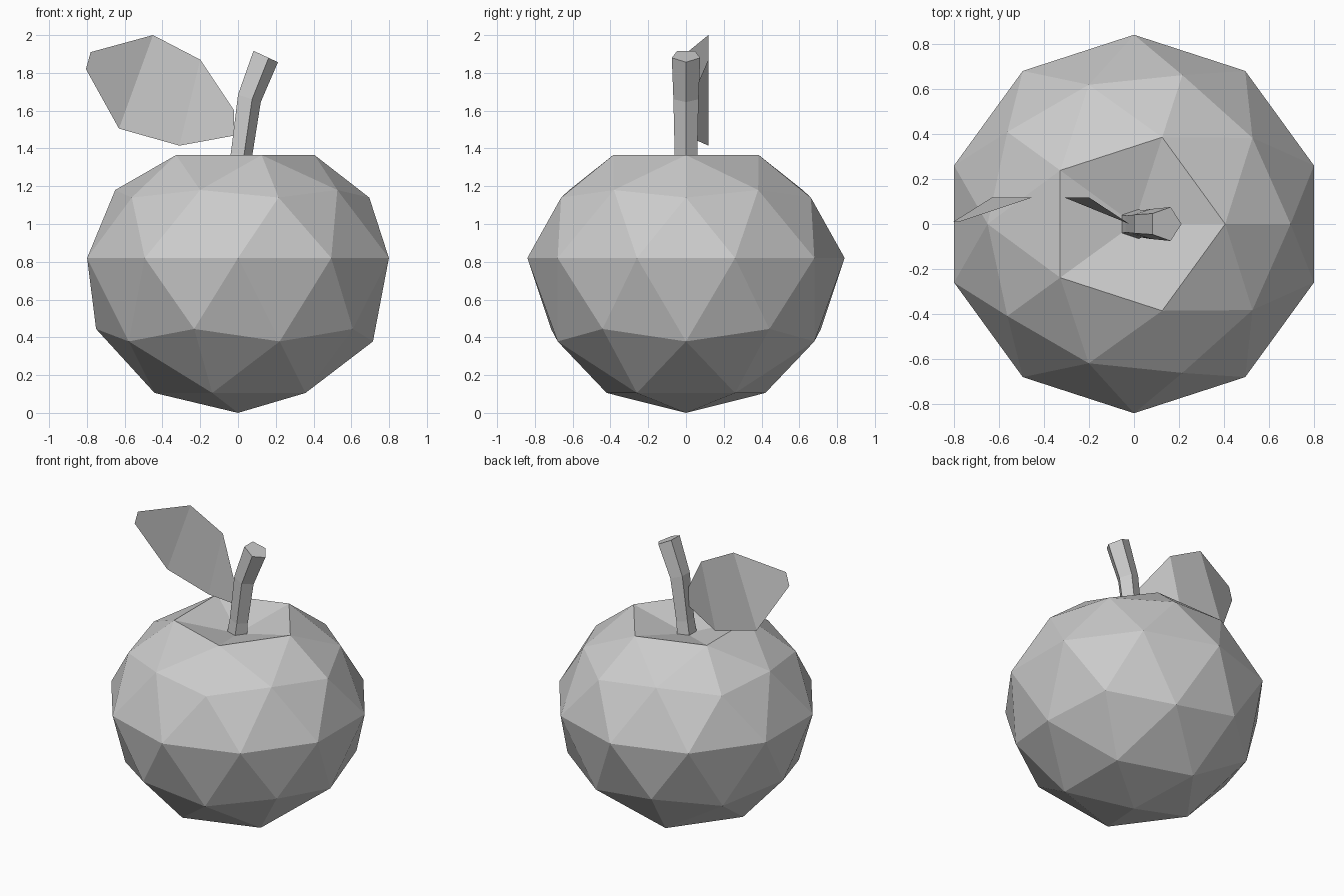
import bpy, bmesh
from math import sin, cos, pi, radians
from mathutils import Vector

if "Cube" in bpy.data.objects:
    bpy.data.objects.remove(bpy.data.objects["Cube"])

grey = bpy.data.materials.new("plain_grey")
grey.use_nodes = True
grey.diffuse_color = (0.6, 0.6, 0.6, 1)
grey.node_tree.nodes["Principled BSDF"].inputs["Base Color"].default_value = (0.6, 0.6, 0.6, 1)


def finish(bm, name):
    """Turn a bmesh into a flat shaded object."""
    mesh = bpy.data.meshes.new(name)
    bm.to_mesh(mesh)
    bm.free()
    mesh.materials.append(grey)
    obj = bpy.data.objects.new(name, mesh)
    bpy.context.collection.objects.link(obj)
    return obj


# Fruit body: low-poly ball with a narrowed top and a dent at the pole
RADIUS, MIDDLE = 0.84, 0.82
upper_rings = [(0.447, 0.695, 1.14), (0.526, 0.65, 1.18), (0.851, 0.405, 1.365)]
bm = bmesh.new()
bmesh.ops.create_icosphere(bm, subdivisions=2, radius=1)
for v in bm.verts:
    level = v.co.z
    flat = Vector((v.co.x, v.co.y, 0))
    if level > 0.99:
        v.co = (0, 0, 1.27)
    elif level < -0.99:
        v.co = (0, 0, 0)
    elif level > 0.1:
        _, r, z = min(upper_rings, key=lambda ring: abs(ring[0] - level))
        v.co = flat.normalized() * r + Vector((0, 0, z))
    else:
        v.co = v.co * RADIUS + Vector((0, 0, MIDDLE))
finish(bm, "fruit_body")

# Stem: five-sided rings (centre x, z, radius, lean) bridged from the dent to the tip
rings = [(0, 1.27, 0.07, 0), (0.013, 1.37, 0.063, 8),
         (0.054, 1.667, 0.07, 18), (0.14, 1.89, 0.079, 25)]
SIDES = 5
bm = bmesh.new()
loops = []
for x, z, r, lean in rings:
    t = radians(lean)
    loop = []
    for i in range(SIDES):
        a = 2 * pi * i / SIDES
        u = r * cos(a)
        loop.append(bm.verts.new((x + u * cos(t), r * sin(a), z - u * sin(t))))
    loops.append(loop)
for low, high in zip(loops, loops[1:]):
    for i in range(SIDES):
        j = (i + 1) % SIDES
        bm.faces.new((low[i], low[j], high[j], high[i]))
bm.faces.new(loops[0][::-1])
bm.faces.new(loops[-1])
finish(bm, "stem")

# Leaf: a thin sheet of three panels folded along two creases
creases = [((-0.02, 1.6), (-0.02, 1.468), 0.0),
           ((-0.2, 1.87), (-0.31, 1.415), 0.118),
           ((-0.45, 2.0), (-0.63, 1.505), 0.118),
           ((-0.78, 1.91), (-0.805, 1.82), 0.008)]
bm = bmesh.new()
pairs = [[bm.verts.new((x, y, z)) for x, z in (top, bottom)] for top, bottom, y in creases]
for (t0, b0), (t1, b1) in zip(pairs, pairs[1:]):
    bm.faces.new((t0, t1, b1, b0))
finish(bm, "leaf")
